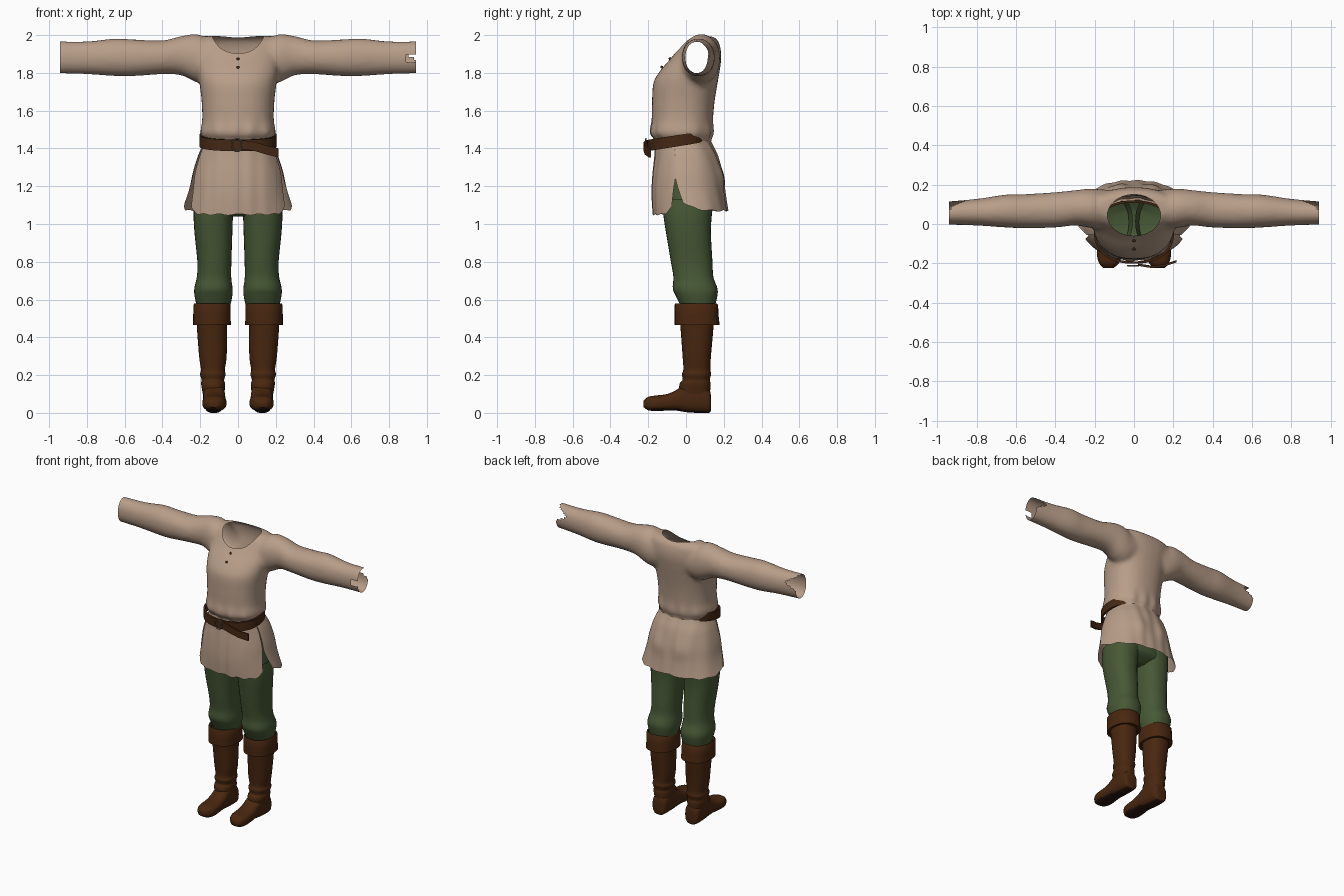
import bpy, bmesh
from math import sin, cos, pi, exp, copysign, radians
from mathutils import Vector

if "Cube" in bpy.data.objects:
    bpy.data.objects.remove(bpy.data.objects["Cube"])


def material(name, rgb):
    m = bpy.data.materials.new(name)
    m.use_nodes = True
    m.diffuse_color = (*rgb, 1)
    bsdf = m.node_tree.nodes["Principled BSDF"]
    bsdf.inputs["Base Color"].default_value = (*rgb, 1)
    bsdf.inputs["Roughness"].default_value = 0.8
    return m


LINEN = material("linen", (0.48, 0.34, 0.25))
GREEN = material("green_wool", (0.062, 0.098, 0.036))
LEATHER = material("boot_leather", (0.066, 0.02, 0.005))
BELT = material("belt_leather", (0.06, 0.021, 0.007))
SOLE = material("dark_sole", (0.022, 0.008, 0.005))
METAL = material("buckle_metal", (0.25, 0.2, 0.15))


def finish(obj, angle=50):
    bpy.ops.object.select_all(action='DESELECT')
    obj.select_set(True)
    bpy.context.view_layer.objects.active = obj
    bpy.ops.object.shade_smooth_by_angle(angle=radians(angle))
    return obj


def make(name, bm, *mats):
    mesh = bpy.data.meshes.new(name)
    bm.to_mesh(mesh)
    bm.free()
    for m in mats:
        mesh.materials.append(m)
    obj = bpy.data.objects.new(name, mesh)
    bpy.context.collection.objects.link(obj)
    return finish(obj)


def smooth_rows(rows, steps=5):
    """Catmull-Rom interpolation between section rows."""
    rows = [Vector(r) for r in rows]
    out = []
    for i in range(len(rows) - 1):
        a, b, c, d = (rows[min(max(i + k, 0), len(rows) - 1)] for k in (-1, 0, 1, 2))
        for s in range(steps):
            t = s / steps
            out.append(b + (c - a) * t / 2 + (a * 2 - b * 5 + c * 4 - d) * t * t / 2
                       + (b * 3 - a - c * 3 + d) * t ** 3 / 2)
    return out + [rows[-1]]


def section_point(row, angle, axis='z', power=2.3):
    """Point on a rounded section: row = position, centre, half width, low, high."""
    t, c, h, lo, hi = row
    u, v = (copysign(abs(f) ** (2 / power), f) for f in (cos(angle), sin(angle)))
    p, q = c + h * u, (lo + hi) / 2 + (hi - lo) / 2 * v
    return {'z': (p, q, t), 'x': (t, p, q), 'y': (p, t, q)}[axis]


def add_grid(bm, rings, closed=True, caps=(False, False)):
    rings = [[bm.verts.new(p) for p in r] for r in rings]
    n = len(rings[0])
    for a, b in zip(rings, rings[1:]):
        for i in range(n if closed else n - 1):
            j = (i + 1) % n
            bm.faces.new((a[i], a[j], b[j], b[i]))
    for ring, cap in zip((rings[0], rings[-1]), caps):
        if cap:
            bm.faces.new(ring)
    bmesh.ops.recalc_face_normals(bm, faces=bm.faces)


def add_loft(bm, rows, axis='z', n=32, caps=(False, False), power=2.3):
    angles = [2 * pi * i / n for i in range(n)]
    add_grid(bm, [[section_point(r, a, axis, power) for a in angles] for r in rows],
             caps=caps)


def loft(name, rows, mat, **options):
    bm = bmesh.new()
    add_loft(bm, rows, **options)
    return make(name, bm, mat)


# Shirt: closed torso and cuff-to-cuff sleeves, fused, then opened
torso = [(1.38, 0, .18, -.155, .14), (1.44, 0, .178, -.16, .13), (1.48, 0, .2, -.19, .145),
         (1.55, 0, .19, -.182, .143), (1.65, 0, .193, -.18, .152), (1.75, 0, .205, -.172, .168),
         (1.82, 0, .215, -.13, .18), (1.88, 0, .22, -.078, .187), (1.93, 0, .22, -.04, .183),
         (1.97, 0, .21, -.01, .17), (1.995, 0, .18, .03, .14)]
sleeve = [(0, .085, .085, 1.8, 1.97), (.15, .075, .1, 1.74, 1.985), (.22, .08, .1, 1.75, 2.005),
          (.3, .082, .09, 1.787, 1.995), (.4, .072, .09, 1.793, 1.972),
          (.55, .065, .087, 1.783, 1.977), (.65, .066, .084, 1.783, 1.982),
          (.8, .06, .068, 1.793, 1.967), (.97, .055, .058, 1.797, 1.968)]
bm = bmesh.new()
add_loft(bm, smooth_rows(torso), caps=(True, True))
both = [(-r[0], *r[1:]) for r in sleeve[:0:-1]] + sleeve
add_loft(bm, smooth_rows(both), axis='x', caps=(True, True), power=2.1)
shirt = make("shirt", bm, LINEN)

NECK_Y, NECK_RX, NECK_RY, NECK_LOW = .045, .135, .105, 1.7
bpy.ops.mesh.primitive_cylinder_add(vertices=48, radius=1, depth=.5,
                                    location=(0, NECK_Y, NECK_LOW + .25))
cutter = bpy.context.object
cutter.name = "neck_cutter"
cutter.scale = (NECK_RX, NECK_RY, 1)
cutter.hide_render = True

remesh = shirt.modifiers.new("fuse", 'REMESH')
remesh.mode, remesh.voxel_size = 'VOXEL', .014
relax = shirt.modifiers.new("relax", 'SMOOTH')
relax.factor, relax.iterations = .5, 5
cut = shirt.modifiers.new("neck", 'BOOLEAN')
cut.operation, cut.object, cut.solver = 'DIFFERENCE', cutter, 'EXACT'
bpy.context.view_layer.update()
bm = bmesh.new()
bm.from_object(shirt, bpy.context.evaluated_depsgraph_get())
for o in (shirt, cutter):
    bpy.data.objects.remove(o)


def in_neck(v):
    r = (v.co.x / NECK_RX) ** 2 + ((v.co.y - NECK_Y) / NECK_RY) ** 2
    return r < 1.002 and v.co.z > NECK_LOW - .01


bmesh.ops.delete(bm, geom=[f for f in bm.faces if all(map(in_neck, f.verts))],
                 context='FACES')
for co, no in (((.942, 0, 0), (1, 0, 0)), ((-.942, 0, 0), (-1, 0, 0)),
               ((0, 0, 1.41), (0, 0, -1))):
    bmesh.ops.bisect_plane(bm, geom=bm.verts[:] + bm.edges[:] + bm.faces[:],
                           plane_co=co, plane_no=no, clear_outer=True)
# Torn cuffs
torn = []
for f in bm.faces:
    c = f.calc_center_median()
    back = abs(c.x) > .86 and c.y > .07 and abs(c.z - 1.915) < .6 * (abs(c.x) - .86)
    front = c.x > .89 and c.y < .04 and abs(c.z - 1.88) < .02
    if back or front:
        torn.append(f)
bmesh.ops.delete(bm, geom=torn, context='FACES')
# Soft gathers above the belt
for v in bm.verts:
    if abs(v.co.x) < .24 and v.co.z < 1.6:
        v.co.y += .004 * sin(v.co.x * 70) * exp(-((v.co.z - 1.48) / .06) ** 2)
shirt = make("shirt", bm, LINEN)

# Shirt skirt: front and back panels parted by side slits
skirt = smooth_rows([(1.46, 0, .178, -.155, .12), (1.42, 0, .185, -.162, .138),
                     (1.35, 0, .212, -.166, .168), (1.25, 0, .24, -.176, .19),
                     (1.15, 0, .258, -.18, .205), (1.04, 0, .285, -.174, .222)], 6)
SLIT = .3
for name, start, end, hem_z, flare in (("skirt_front", -pi + SLIT, -SLIT, 1.05, .96),
                                       ("skirt_back", -SLIT, pi + SLIT, 1.07, 1)):
    rings, n = [], 56
    for row in skirt:
        ring = []
        for i in range(n + 1):
            s = i / n
            edge = abs(2 * s - 1)
            hem = hem_z + .04 * edge ** 8 + .004 * sin(s * 40)
            r = row.copy()
            drop = (1.46 - row[0]) / .42
            r[0] = 1.46 - drop * (1.46 - hem)
            r[2] *= 1 + (flare - 1) * drop
            gap = .17 * min(1, max(0, (1.24 - r[0]) / .15))
            x, y, z = section_point(r, start + gap + (end - start - 2 * gap) * s)
            # Pleats, and the rounded seat at the back
            y += .003 * sin(x * 75) * (1 - edge)
            if y > .1:
                y += .014 * exp(-((abs(x) - .09) / .06) ** 2 - ((z - 1.25) / .07) ** 2)
            ring.append((x, y, z))
        rings.append(ring)
    bm = bmesh.new()
    add_grid(bm, rings, closed=False)
    make(name, bm, LINEN)


# Belt, tilted down at the front
def belt_ring(grow, dz):
    row = (0, 0, .192 + grow, -.19 - grow, .108 + grow)
    pts = [section_point(row, 2 * pi * i / 64) for i in range(64)]
    return [(x, y, 1.448 + .16 * y + dz) for x, y, z in pts]


bm = bmesh.new()
add_grid(bm, [belt_ring(*p) for p in ((0, .03), (.012, .03), (.012, -.03), (0, -.03), (0, .03))])
bmesh.ops.remove_doubles(bm, verts=bm.verts, dist=.0001)
make("belt", bm, BELT)

# Loose belt end
tail = [(.02, -.207, 1.42), (.09, -.218, 1.41), (.15, -.212, 1.392), (.215, -.19, 1.376)]
bm = bmesh.new()
add_grid(bm, [[(x, y + dy, z + dz) for dy, dz in ((-.006, -.024), (.006, -.024),
                                                  (.006, .024), (-.006, .024))]
              for x, y, z in tail], caps=(True, True))
make("belt_end", bm, BELT)

# Buckle
bpy.ops.mesh.primitive_torus_add(major_segments=24, minor_segments=8, major_radius=.034,
                                 minor_radius=.004, location=(-.005, -.212, 1.418),
                                 rotation=(pi / 2, 0, 0))
buckle = bpy.context.object
buckle.name = "buckle"
buckle.scale.x = .8
buckle.data.materials.append(METAL)
finish(buckle)

# Neck lace knots
for i, (y, z) in enumerate(((-.084, 1.875), (-.128, 1.83))):
    bpy.ops.mesh.primitive_uv_sphere_add(segments=10, ring_count=6, radius=.008,
                                         location=(0, y, z))
    knot = bpy.context.object
    knot.name = f"lace_knot_{i + 1}"
    knot.data.materials.append(BELT)
    finish(knot)

# Trouser hips
loft("trouser_hips", smooth_rows([(1.3, 0, .19, -.12, .15), (1.15, 0, .215, -.125, .15),
                                  (1.08, 0, .21, -.11, .135), (1.04, 0, .1, -.05, .07)]),
     GREEN, caps=(False, True))

# Legs and boots
leg = [(1.13, .118, .112, -.122, .15), (1.05, .13, .105, -.12, .137), (.95, .13, .1, -.105, .132),
       (.8, .125, .09, -.08, .14), (.72, .127, .091, -.067, .145), (.66, .13, .101, -.07, .166),
       (.62, .13, .1, -.055, .166), (.55, .13, .085, -.02, .15)]
cuff = [(.565, .138, .08, -.04, .15), (.58, .138, .092, -.056, .163), (.572, .138, .098, -.06, .17),
        (.52, .138, .099, -.06, .172), (.465, .138, .1, -.06, .178), (.47, .138, .08, -.04, .15)]
shaft = [(.56, .138, .084, -.04, .15), (.46, .138, .08, -.03, .146), (.3, .133, .073, -.018, .132),
         (.23, .133, .063, -.014, .129), (.205, .133, .068, -.022, .133),
         (.175, .133, .06, -.018, .126), (.15, .132, .063, -.035, .13), (.09, .128, .056, -.035, .126)]
foot = [(.132, .128, .03, .012, .09), (.12, .128, .05, 0, .13), (.06, .128, .058, 0, .16),
        (0, .126, .058, .004, .155), (-.05, .125, .059, .012, .122), (-.1, .125, .062, .012, .1),
        (-.16, .125, .063, .01, .092), (-.2, .127, .05, .014, .085), (-.224, .13, .026, .03, .065)]
for side, label in ((1, "left"), (-1, "right")):
    def flip(rows):
        return [(r[0], side * r[1], *r[2:]) for r in rows]

    loft(label + "_trouser_leg", smooth_rows(flip(leg)), GREEN)
    loft(label + "_boot_cuff", flip(cuff), LEATHER)
    loft(label + "_boot_shaft", smooth_rows(flip(shaft)), LEATHER)
    bm = bmesh.new()
    add_loft(bm, smooth_rows(flip(foot), 4), axis='y', caps=(True, True), power=2.6)
    for f in bm.faces:
        f.material_index = int(f.normal.z < -.75)
    make(label + "_boot_foot", bm, LEATHER, SOLE)
